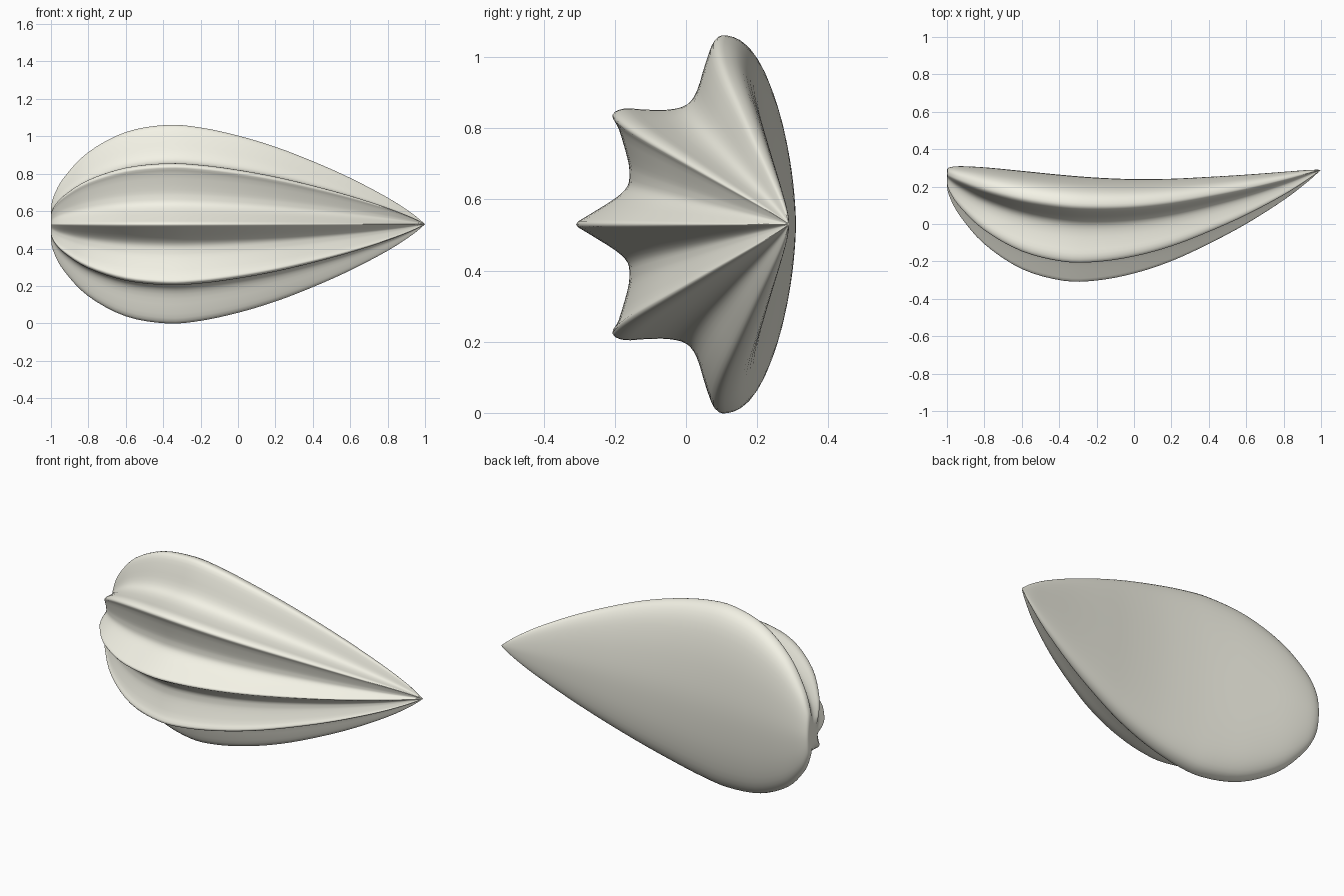
import bpy, bmesh
from mathutils import Vector

if "Cube" in bpy.data.objects:
    bpy.data.objects.remove(bpy.data.objects["Cube"])

MID_Z = 0.53

# Half of the ribbed cross-section (y, height), relative to the middle of the back
HALF = [(-0.565, 0), (-0.53, 0.026), (-0.455, 0.073), (-0.42, 0.108), (-0.415, 0.145),
        (-0.42, 0.185), (-0.445, 0.27), (-0.463, 0.308), (-0.43, 0.325), (-0.37, 0.322),
        (-0.305, 0.322), (-0.255, 0.336), (-0.225, 0.375), (-0.2, 0.455), (-0.175, 0.518),
        (-0.143, 0.53), (-0.095, 0.505), (-0.055, 0.43), (-0.025, 0.30), (-0.007, 0.15), (0, 0)]

# Stations along the length: x, half height, y of the back
STATIONS = [(-1, 0.0, 0.275), (-1, 0.08, 0.29), (-0.985, 0.15, 0.303), (-0.93, 0.25, 0.309),
            (-0.8, 0.385, 0.303), (-0.6, 0.492, 0.284), (-0.38, 0.53, 0.262), (-0.2, 0.516, 0.248),
            (0, 0.473, 0.24), (0.2, 0.413, 0.242), (0.4, 0.336, 0.252), (0.6, 0.247, 0.264),
            (0.8, 0.142, 0.279), (0.93, 0.058, 0.289), (1, 0.0, 0.29)]


def smooth(points, steps, closed=False):
    """Catmull-Rom curve through the points."""
    pts = [Vector(p) for p in points]
    n = len(pts)
    pick = (lambda i: pts[i % n]) if closed else (lambda i: pts[max(0, min(n - 1, i))])
    out = []
    for i in range(n if closed else n - 1):
        a, b, c, d = (pick(i + k) for k in (-1, 0, 1, 2))
        for s in range(steps):
            t = s / steps
            out.append(0.5 * (2 * b + (c - a) * t + (2 * a - 5 * b + 4 * c - d) * t * t
                              + (3 * b - a - 3 * c + d) * t ** 3))
    return out if closed else out + [pts[-1]]


# Mirror the half section into a closed ring, then loft it along the stations
ring = smooth(HALF + [(y, -z) for y, z in HALF[-2:0:-1]], 3, closed=True)
path = smooth(STATIONS, 4)
bm = bmesh.new()
loops = []
for x, h, back in path[1:-1]:
    s = h / 0.53
    loops.append([bm.verts.new((max(x, -1), back + p.x * s, MID_Z + p.y * s)) for p in ring])
n = len(ring)
for a, b in zip(loops, loops[1:]):
    for i in range(n):
        j = (i + 1) % n
        bm.faces.new((a[i], a[j], b[j], b[i]))

# Close both pointed ends
for loop, (x, h, back) in ((loops[0], path[0]), (loops[-1], path[-1])):
    tip = bm.verts.new((x, back, MID_Z))
    for i in range(n):
        bm.faces.new((loop[i], loop[(i + 1) % n], tip))
bmesh.ops.recalc_face_normals(bm, faces=bm.faces)

mesh = bpy.data.meshes.new("ribbed_pod")
bm.to_mesh(mesh)
bm.free()
mesh.shade_smooth()
pod = bpy.data.objects.new("ribbed_pod", mesh)
bpy.context.collection.objects.link(pod)

# Pale cream skin
skin = bpy.data.materials.new("cream_skin")
skin.diffuse_color = (0.9, 0.89, 0.79, 1)
skin.use_nodes = True
skin.node_tree.nodes["Principled BSDF"].inputs["Base Color"].default_value = skin.diffuse_color
mesh.materials.append(skin)
